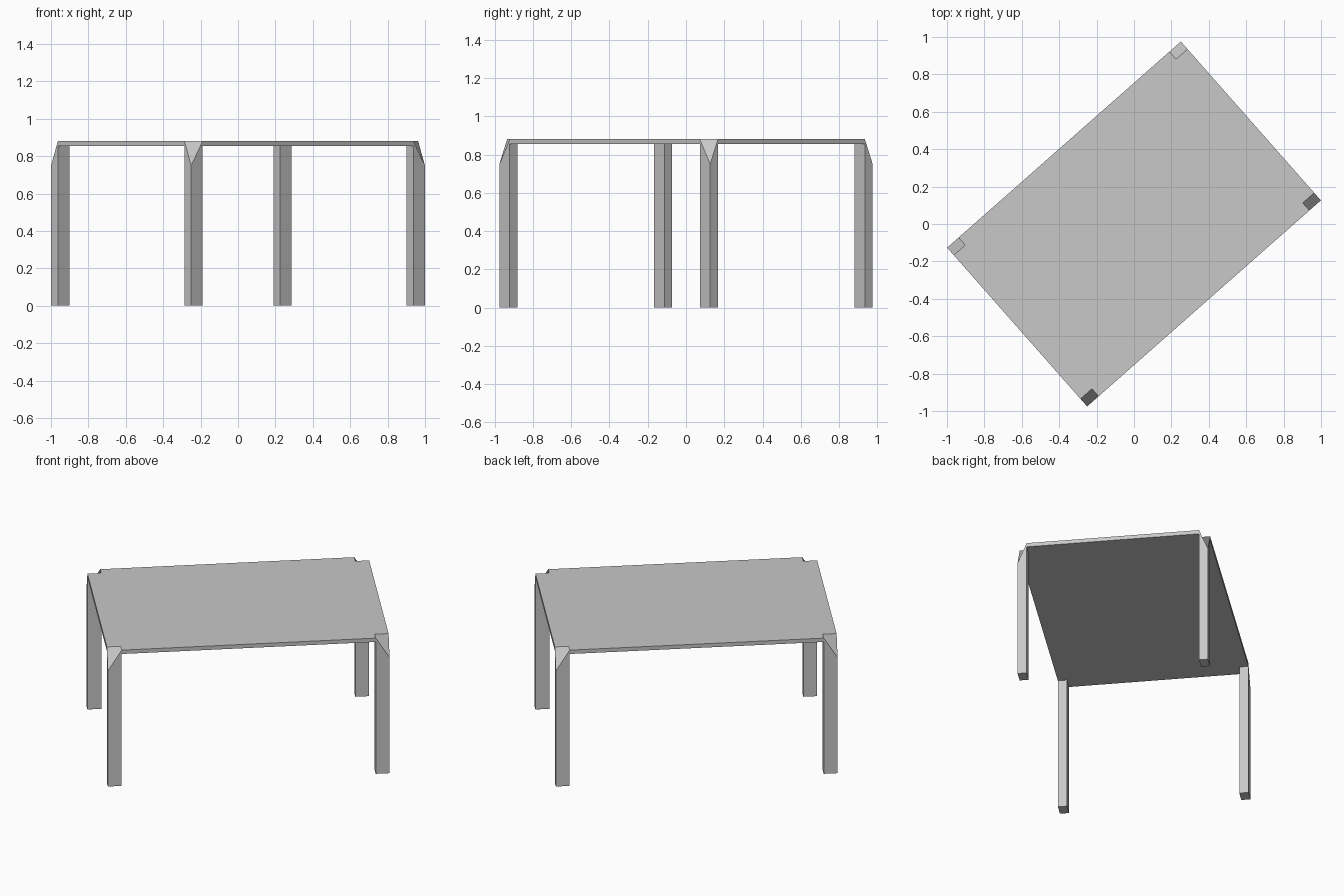
import bpy, bmesh, math
from mathutils import Vector

if "Cube" in bpy.data.objects:
    bpy.data.objects.remove(bpy.data.objects["Cube"], do_unlink=True)

HALF_L, HALF_W = 0.833, 0.566      # tabletop half length and half width
LEG_L, LEG_W = 0.082, 0.054        # leg section
TOP, UNDER, CUT = 0.88, 0.855, 0.75
TURN = math.radians(41.4)          # the table stands turned about z

grey = bpy.data.materials.new("light grey")
grey.use_nodes = True
colour = (0.58, 0.58, 0.58, 1)
grey.diffuse_color = colour
grey.node_tree.nodes["Principled BSDF"].inputs["Base Color"].default_value = colour


def finish(name, bm):
    bmesh.ops.recalc_face_normals(bm, faces=bm.faces)
    mesh = bpy.data.meshes.new(name)
    bm.to_mesh(mesh)
    bm.free()
    mesh.materials.append(grey)
    obj = bpy.data.objects.new(name, mesh)
    obj.rotation_euler.z = TURN
    bpy.context.collection.objects.link(obj)


def prism(outline, low, heights):
    """Closed solid from an outline, with a top height for each corner."""
    bm = bmesh.new()
    bottom = [bm.verts.new((x, y, low)) for x, y in outline]
    top = [bm.verts.new((x, y, h)) for (x, y), h in zip(outline, heights)]
    bm.faces.new(bottom[::-1])
    bm.faces.new(top)
    n = len(outline)
    for i in range(n):
        j = (i + 1) % n
        bm.faces.new((bottom[i], bottom[j], top[j], top[i]))
    return bm


# Tabletop: a thin plate notched around each leg
inner_l, inner_w = HALF_L - LEG_L, HALF_W - LEG_W
outline = []
for sx, sy in ((1, 1), (-1, 1), (-1, -1), (1, -1)):
    notch = [(sx * HALF_L, sy * inner_w), (sx * inner_l, sy * inner_w),
             (sx * inner_l, sy * HALF_W)]
    outline += notch if sx == sy else notch[::-1]
finish("tabletop", prism(outline, UNDER, [TOP] * len(outline)))

# Legs: square posts whose outer top corner is pulled down into a bevel
for name, sx, sy in (("back_left_leg", 1, 1), ("back_right_leg", -1, 1),
                     ("front_right_leg", -1, -1), ("front_left_leg", 1, -1)):
    section = [(sx * HALF_L, sy * HALF_W), (sx * inner_l, sy * HALF_W),
               (sx * inner_l, sy * inner_w), (sx * HALF_L, sy * inner_w)]
    finish(name, prism(section, 0, [CUT, TOP, TOP, TOP]))
